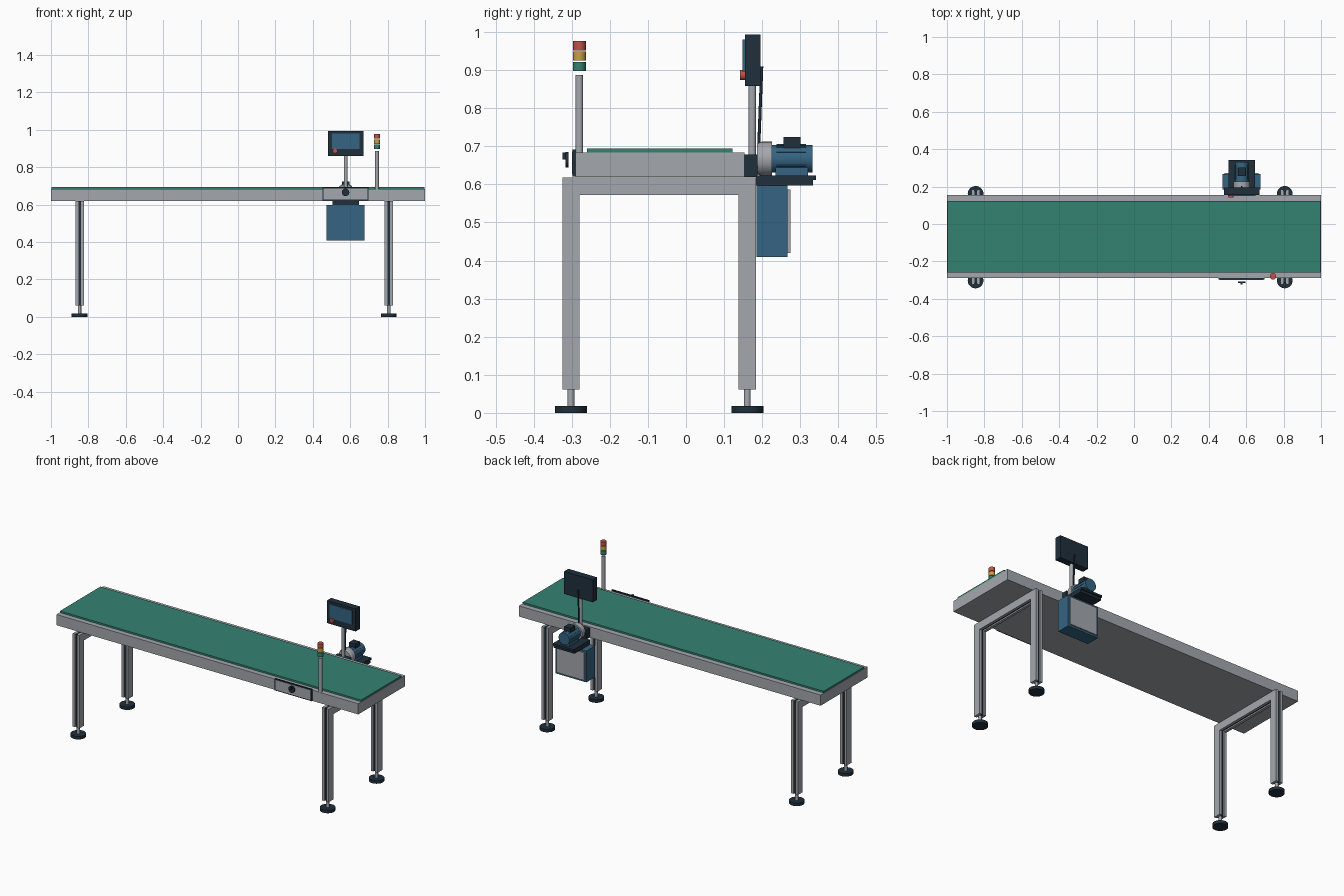
import bpy, bmesh, math
from mathutils import Vector, Matrix

if "Cube" in bpy.data.objects:
    bpy.data.objects.remove(bpy.data.objects["Cube"])


def material(name, rgb):
    m = bpy.data.materials.new(name)
    m.diffuse_color = (*rgb, 1)
    m.use_nodes = True
    m.node_tree.nodes["Principled BSDF"].inputs["Base Color"].default_value = m.diffuse_color
    return m


STEEL = material("steel grey", (0.37, 0.39, 0.42))
BELT = material("belt green", (0.034, 0.225, 0.165))
BLUE = material("machine blue", (0.036, 0.13, 0.225))
NAVY = material("dark navy", (0.014, 0.028, 0.044))
RED = material("signal red", (0.53, 0.085, 0.065))
AMBER = material("signal amber", (0.60, 0.34, 0.055))


def finish(name, bm, mat, smooth=False):
    me = bpy.data.meshes.new(name)
    bmesh.ops.recalc_face_normals(bm, faces=bm.faces)
    bm.to_mesh(me)
    bm.free()
    ob = bpy.data.objects.new(name, me)
    bpy.context.collection.objects.link(ob)
    me.materials.append(mat)
    if smooth:
        bpy.ops.object.select_all(action='DESELECT')
        ob.select_set(True)
        bpy.context.view_layer.objects.active = ob
        bpy.ops.object.shade_smooth_by_angle(angle=math.radians(35))
    return ob


def box(name, x, y, z, mat):
    """Box from (min, max) ranges on each axis."""
    bm = bmesh.new()
    size = [r[1] - r[0] for r in (x, y, z)]
    mid = [(r[0] + r[1]) / 2 for r in (x, y, z)]
    bmesh.ops.create_cube(bm, size=1, matrix=Matrix.Translation(mid) @ Matrix.Diagonal((*size, 1)))
    return finish(name, bm, mat)


def rod(name, a, b, r, mat, r2=None, sides=32):
    """Cylinder or cone from point a to point b."""
    a, b = Vector(a), Vector(b)
    d = b - a
    rot = d.to_track_quat('Z', 'Y').to_matrix().to_4x4()
    bm = bmesh.new()
    bmesh.ops.create_cone(bm, cap_ends=True, segments=sides, radius1=r,
                          radius2=r if r2 is None else r2, depth=d.length,
                          matrix=Matrix.Translation((a + b) / 2) @ rot)
    return finish(name, bm, mat, True)


# Conveyor bed and belt
box("conveyor_bed", (-1, 1), (-0.29, 0.154), (0.62, 0.684), STEEL)
box("belt", (-0.998, 0.998), (-0.26, 0.122), (0.684, 0.694), BELT)

# Two portal stands of slotted profile, with levelling feet
W, SLOT, DEEP = 0.0225, 0.0065, 0.008
LEG_Y = (-0.302, 0.161)
for side, cx in (("left", -0.847), ("right", 0.806)):
    for end, cy in zip(("front", "back"), LEG_Y):
        tag = f"{side}_{end}"
        for i, (a, b) in enumerate(((-W, -SLOT), (SLOT, W))):
            box(f"{tag}_leg_rail_{i}", (cx + a, cx + b), (cy - W, cy + W), (0.061, 0.618), STEEL)
        box(f"{tag}_leg_slot", (cx - SLOT, cx + SLOT), (cy - W + DEEP, cy + W - DEEP), (0.061, 0.618), NAVY)
        rod(f"{tag}_foot_stem", (cx, cy, 0.015), (cx, cy, 0.066), 0.009, STEEL, sides=20)
        rod(f"{tag}_foot_pad", (cx, cy, 0), (cx, cy, 0.018), 0.042, NAVY)
    span = (LEG_Y[0] + W, LEG_Y[1] - W)
    for i, (a, b) in enumerate(((-W, -SLOT), (SLOT, W))):
        box(f"{side}_beam_rail_{i}", (cx + a, cx + b), span, (0.572, 0.618), STEEL)
    box(f"{side}_beam_slot", (cx - SLOT, cx + SLOT), (span[0] - DEEP, span[1] + DEEP), (0.580, 0.610), NAVY)

# Front switch plate with rotary knob
box("switch_plate", (0.452, 0.698), (-0.298, -0.29), (0.621, 0.692), NAVY)
box("switch_plate_face", (0.458, 0.692), (-0.3, -0.297), (0.627, 0.686), STEEL)
rod("switch_knob", (0.575, -0.308, 0.665), (0.575, -0.316, 0.665), 0.02, NAVY)
box("switch_grip", (0.570, 0.580), (-0.324, -0.315), (0.666, 0.684), NAVY)

# Signal tower
TX, TY = 0.743, -0.28
rod("signal_post", (TX, TY, 0.68), (TX, TY, 0.887), 0.010, STEEL, sides=24)
for i, (name, mat) in enumerate((("green", BELT), ("amber", AMBER), ("red", RED))):
    z = 0.898 + 0.027 * i
    rod(f"signal_lamp_{name}", (TX, TY, z), (TX, TY, z + 0.024), 0.017, mat)

# Operator panel on its post
PX = 0.576
rod("panel_post", (PX, 0.174, 0.67), (PX, 0.174, 0.87), 0.010, STEEL, sides=24)
box("panel_housing", (0.481, 0.671), (0.155, 0.195), (0.859, 0.994), NAVY)
box("panel_screen", (0.502, 0.650), (0.149, 0.156), (0.897, 0.980), BLUE)
rod("panel_stop_button", (0.519, 0.156, 0.887), (0.519, 0.142, 0.887), 0.013, RED, sides=24)
rod("panel_cable", (PX, 0.199, 0.91), (PX, 0.191, 0.70), 0.004, NAVY, sides=12)

# Drive motor, lying along y on its mount
MZ = 0.667
box("motor_bracket", (0.53, 0.622), (0.152, 0.188), (0.62, 0.678), NAVY)
box("motor_base", (0.506, 0.646), (0.184, 0.333), (0.597, 0.624), NAVY)
box("motor_base_lip", (0.506, 0.646), (0.333, 0.341), (0.612, 0.624), NAVY)
rod("motor_flange_taper", (PX, 0.187, MZ), (PX, 0.198, MZ), 0.040, STEEL, r2=0.045)
rod("motor_flange", (PX, 0.198, MZ), (PX, 0.226, MZ), 0.045, STEEL)
rod("motor_body", (PX, 0.226, MZ), (PX, 0.332, MZ), 0.036, BLUE)
box("motor_foot", (0.548, 0.604), (0.235, 0.32), (0.622, 0.645), BLUE)
box("motor_terminal_box", (0.555, 0.597), (0.256, 0.301), (0.695, 0.724), NAVY)
# Cooling fins around the body
for k in range(12):
    a = math.tau * k / 12
    fin = box(f"motor_fin_{k}", (0.034, 0.039), (0.238, 0.315), (-0.0015, 0.0015), BLUE)
    fin.matrix_world = Matrix.Translation((PX, 0, MZ)) @ Matrix.Rotation(a, 4, 'Y')

# Control cabinet under the motor, with a light rear door
box("control_cabinet", (0.473, 0.677), (0.185, 0.267), (0.409, 0.597), BLUE)
box("cabinet_neck", (0.506, 0.646), (0.185, 0.267), (0.596, 0.618), NAVY)
box("cabinet_door", (0.484, 0.666), (0.267, 0.274), (0.42, 0.586), STEEL)
